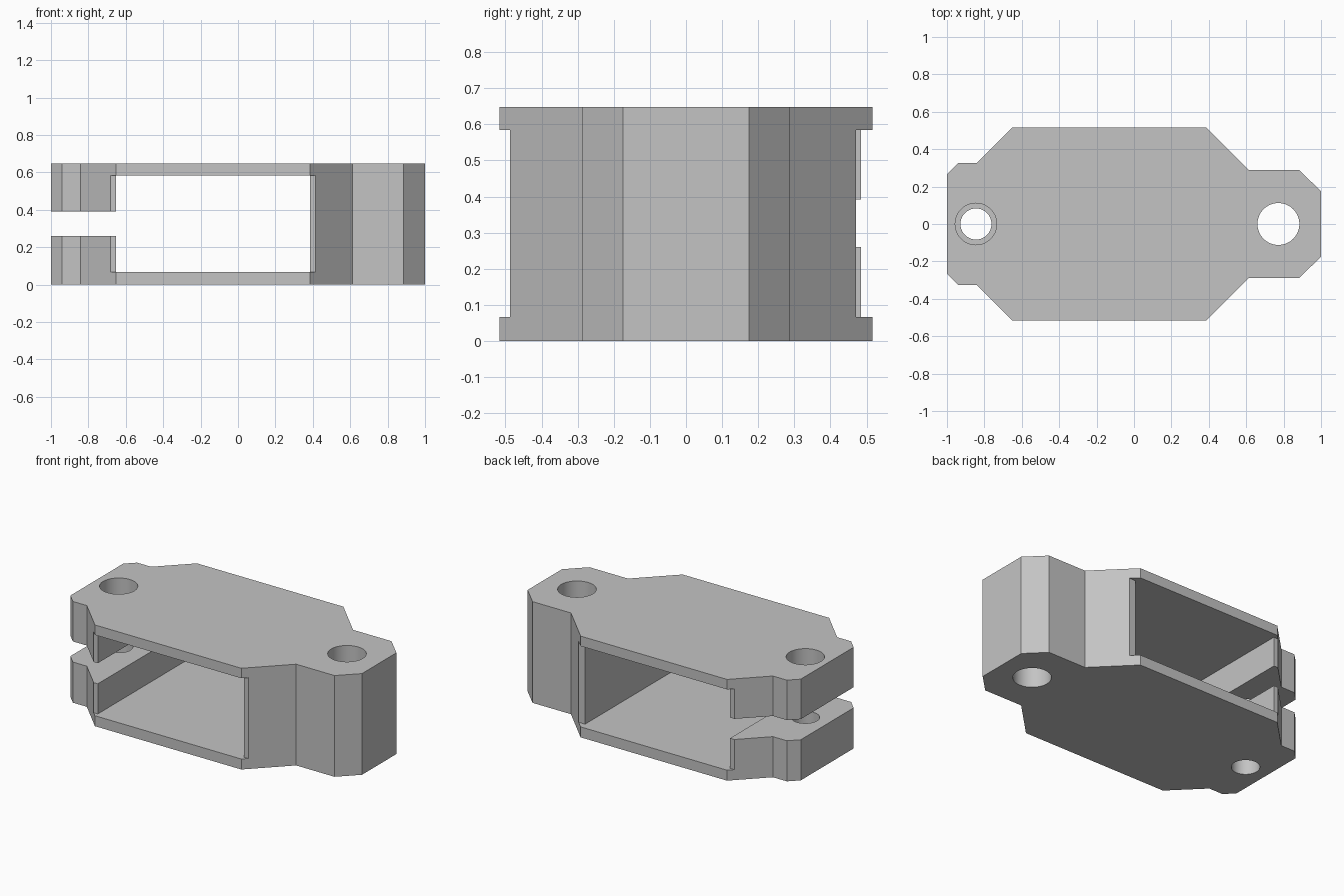
import bpy, bmesh, math

cube = bpy.data.objects.get("Cube")
if cube:
    bpy.data.objects.remove(cube, do_unlink=True)

HEIGHT = 0.648

grey = bpy.data.materials.new("light_grey")
grey.use_nodes = True
colour = (0.55, 0.55, 0.55, 1)
grey.diffuse_color = colour
grey.node_tree.nodes["Principled BSDF"].inputs["Base Color"].default_value = colour


def prism(name, outline, z0, z1):
    """Extrude a plan outline from z0 up to z1."""
    bm = bmesh.new()
    face = bm.faces.new([bm.verts.new((x, y, z0)) for x, y in outline])
    top = bmesh.ops.extrude_face_region(bm, geom=[face])["geom"]
    bmesh.ops.translate(bm, vec=(0, 0, z1 - z0),
                        verts=[v for v in top if isinstance(v, bmesh.types.BMVert)])
    bmesh.ops.recalc_face_normals(bm, faces=bm.faces)
    mesh = bpy.data.meshes.new(name)
    bm.to_mesh(mesh)
    bm.free()
    mesh.materials.append(grey)
    obj = bpy.data.objects.new(name, mesh)
    bpy.context.collection.objects.link(obj)
    return obj


def circle(cx, radius, sides=64):
    steps = [2 * math.pi * i / sides for i in range(sides)]
    return [(cx + radius * math.cos(a), radius * math.sin(a)) for a in steps]


def cut(body, cutter):
    """Subtract the cutter from the body, then discard it."""
    cutter.hide_render = True
    mod = body.modifiers.new("cut", "BOOLEAN")
    mod.operation = "DIFFERENCE"
    mod.solver = "EXACT"
    mod.object = cutter
    bpy.context.view_layer.objects.active = body
    bpy.ops.object.modifier_apply(modifier=mod.name)
    bpy.data.objects.remove(cutter, do_unlink=True)


# Body: wide middle with a chamfered lug at each end
half = [(-1, 0.267), (-0.942, 0.325), (-0.843, 0.325), (-0.652, 0.516),
        (0.385, 0.516), (0.613, 0.288), (0.885, 0.288), (1, 0.174)]
body = prism("bracket_body", half + [(x, -y) for x, y in reversed(half)], 0, HEIGHT)

# Window through the middle, with the wall ends set back behind the plates
window = [(-0.652, -0.487), (-0.8, -0.487), (-0.8, -0.6), (0.5, -0.6),
          (0.5, -0.487), (0.385, -0.487), (0.385, 0.471), (0.5, 0.471),
          (0.5, 0.6), (-0.8, 0.6), (-0.8, 0.485), (-0.652, 0.485)]
cut(body, prism("window_cutter", window, 0.067, 0.584))

# Slot that splits the clamping lug in two
slot = [(-1.1, -0.7), (-0.6, -0.7), (-0.6, 0.7), (-1.1, 0.7)]
cut(body, prism("slot_cutter", slot, 0.26, 0.392))

# Bolt holes: narrow below and wide above the slot, and one through the solid lug
for cx, radius, z0, z1 in ((-0.845, 0.083, -0.1, 0.32),
                           (-0.845, 0.111, 0.33, 0.8),
                           (0.772, 0.112, -0.1, 0.8)):
    cut(body, prism("hole_cutter", circle(cx, radius), z0, z1))

# Smooth the hole walls, keep the edges crisp
bpy.ops.object.select_all(action="DESELECT")
body.select_set(True)
bpy.context.view_layer.objects.active = body
bpy.ops.object.shade_smooth_by_angle(angle=math.radians(25))
